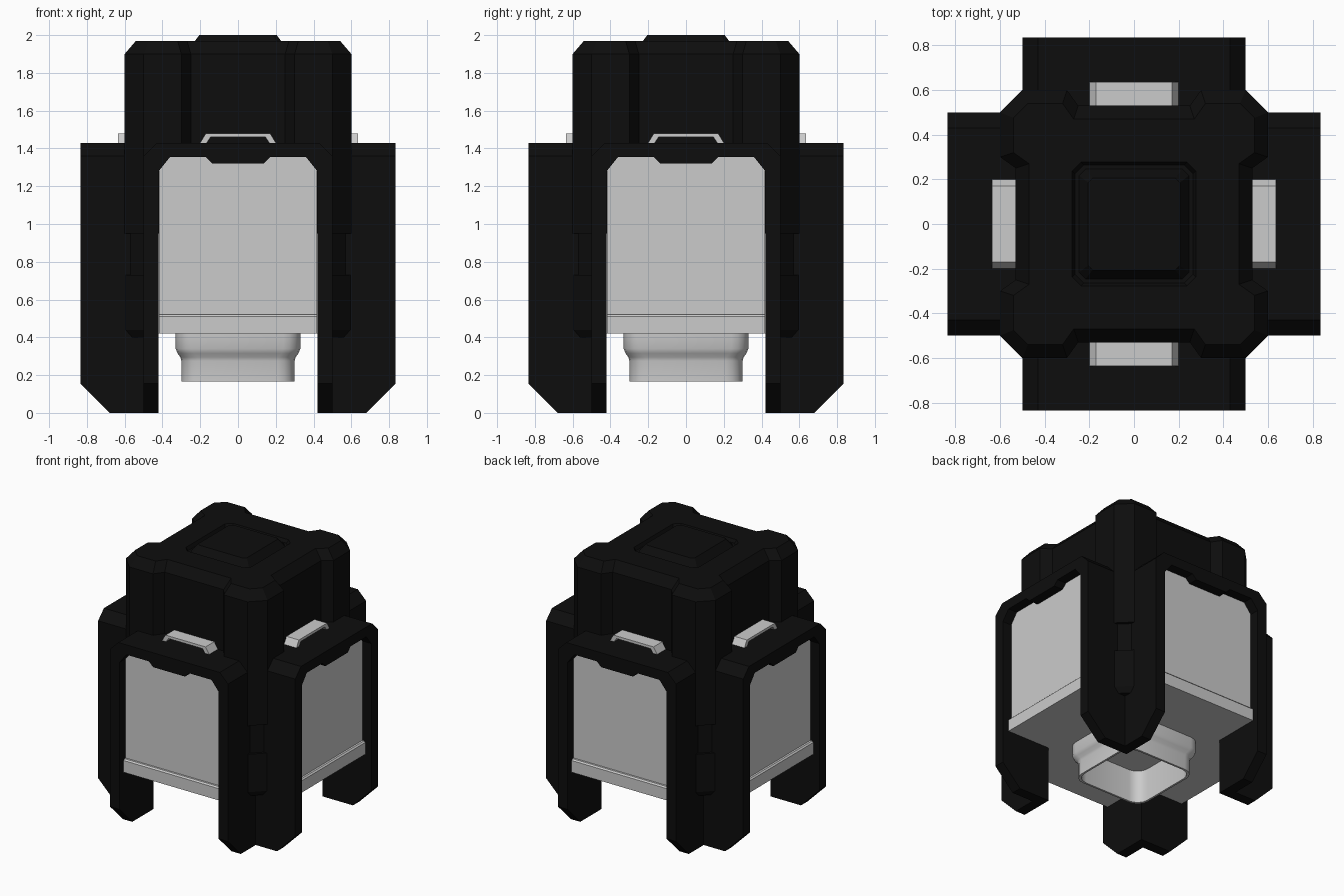
import bpy, bmesh
from math import pi, cos, sin
from mathutils import Matrix, Vector

if "Cube" in bpy.data.objects:
    bpy.data.objects.remove(bpy.data.objects["Cube"])

black = bpy.data.materials.new("black_shell")
black.diffuse_color = (0.004, 0.004, 0.004, 1)
black.use_nodes = True
black.node_tree.nodes["Principled BSDF"].inputs["Base Color"].default_value = black.diffuse_color


def loft(name, loops, mat=None, turn=0, bevel=None):
    """Skin matching 3D loops, cap both ends, turn by quarter turns about z."""
    bm = bmesh.new()
    rings = [[bm.verts.new(p) for p in loop] for loop in loops]
    n = len(rings[0])
    for a, b in zip(rings, rings[1:]):
        for i in range(n):
            j = (i + 1) % n
            bm.faces.new((a[i], a[j], b[j], b[i]))
    bm.faces.new(rings[0][::-1])
    bm.faces.new(rings[-1])
    bmesh.ops.recalc_face_normals(bm, faces=bm.faces)
    if bevel:
        pick, size = bevel
        bmesh.ops.bevel(bm, geom=[e for e in bm.edges if all(pick(v.co) for v in e.verts)],
                        offset=size, offset_type='OFFSET', segments=1, affect='EDGES')
    bmesh.ops.transform(bm, matrix=Matrix.Rotation(turn * pi / 2, 4, 'Z'), verts=bm.verts)
    mesh = bpy.data.meshes.new(name)
    bm.to_mesh(mesh)
    bm.free()
    ob = bpy.data.objects.new(name, mesh)
    bpy.context.collection.objects.link(ob)
    if mat:
        mesh.materials.append(mat)
    return ob


def flat(outline, z):
    return [(x, y, z) for x, y in outline]


def upright(profile, y):
    return [(x, y, z) for x, z in profile]


def mirror_x(half):
    return half + [(-x, z) for x, z in reversed(half)]


def four_fold(quarter):
    """Repeat one quadrant's points around the z axis."""
    pts = []
    for k in range(4):
        c, s = (1, 0, -1, 0)[k], (0, 1, 0, -1)[k]
        pts += [(c * x - s * y, s * x + c * y) for x, y in quarter]
    return pts


def rounded_square(h, r, steps=4):
    return four_fold([(h - r + r * cos(a), h - r + r * sin(a))
                      for a in (pi / 2 * i / steps for i in range(steps + 1))])


def cut_square(h, c):
    return four_fold([(h, h - c), (h - c, h)])


# Grey cross-shaped body and its skirt
def cross(reach, w=0.419):
    return four_fold([(reach, w), (w, w), (w, reach)])

loft("body", [flat(cross(0.76), 0.50), flat(cross(0.76), 1.40)])
loft("body_skirt", [flat(cross(0.785), 0.42), flat(cross(0.785), 0.51),
                    flat(cross(0.775), 0.52)])

# Hollow nozzle under the body
nozzle = [(0.33, 0.425), (0.33, 0.34), (0.32, 0.315), (0.305, 0.295), (0.30, 0.275),
          (0.30, 0.165), (0.285, 0.165), (0.285, 0.415)]
noz = loft("nozzle", [flat(rounded_square(h, 0.09), z) for h, z in nozzle])
bpy.context.view_layer.objects.active = noz
noz.select_set(True)
bpy.ops.object.shade_smooth_by_angle(angle=0.7)

# Head block with projecting corner posts and a chamfered top
low = four_fold([(0.53, 0.25), (0.60, 0.30), (0.60, 0.50),
                 (0.50, 0.60), (0.30, 0.60), (0.25, 0.53)])
top = four_fold([(0.47, 0.27), (0.54, 0.32), (0.54, 0.475),
                 (0.475, 0.54), (0.32, 0.54), (0.27, 0.47)])
head = loft("head_block", [flat(low, 0.95), flat(low, 1.90), flat(top, 1.97)], black)

# Groove around the raised lid pad
cutter = loft("groove_cutter", [flat(cut_square(0.265, 0.04), 1.945),
                                flat(cut_square(0.30, 0.04), 2.02)], black)
cutter.hide_render = True
cutter.hide_set(True)
groove = head.modifiers.new("groove", 'BOOLEAN')
groove.operation = 'DIFFERENCE'
groove.object = cutter
loft("lid_pad", [flat(cut_square(0.25, 0.03), 1.94),
                 flat(cut_square(0.205, 0.02), 2.0)], black)

# Portal frames with legs, handles and corner columns, one set per side
portal = mirror_x([(0.42, 0), (0.50, 0), (0.50, 1.36), (0.43, 1.43)])
opening = mirror_x([(0.17, 1.355), (0.36, 1.355), (0.42, 1.28)][::-1] + [(0.135, 1.32)])
frame_profile = portal[:4] + portal[4:] + [(-x, z) for x, z in opening[:4]] + \
    [(-x, z) for x, z in opening[4:]]
handle_profile = mirror_x([(0.165, 1.42), (0.20, 1.42), (0.20, 1.43), (0.17, 1.48)]) + \
    [(-0.165, 1.43), (-0.145, 1.46), (0.145, 1.46), (0.165, 1.43)]


def column(r):
    return [(0.45, 0.45), (r, 0.45), (r, 0.50), (0.50, r), (0.45, r)]

for k, side in enumerate(("front", "right", "back", "left")):
    loft(side + "_frame", [upright(frame_profile, -0.835), upright(frame_profile, -0.42)],
         black, k, (lambda co: co.z < 0.001 and co.y < -0.8, 0.155))
    loft(side + "_handle", [upright(handle_profile, -0.635), upright(handle_profile, -0.52)],
         None, k)
    loft(side + "_corner_neck", [flat(column(0.57), 0.70), flat(column(0.57), 0.97)], black, k)
    loft(side + "_corner_block", [flat(column(0.56), 0.40), flat(column(0.595), 0.44),
                                  flat(column(0.595), 0.73)], black, k)
